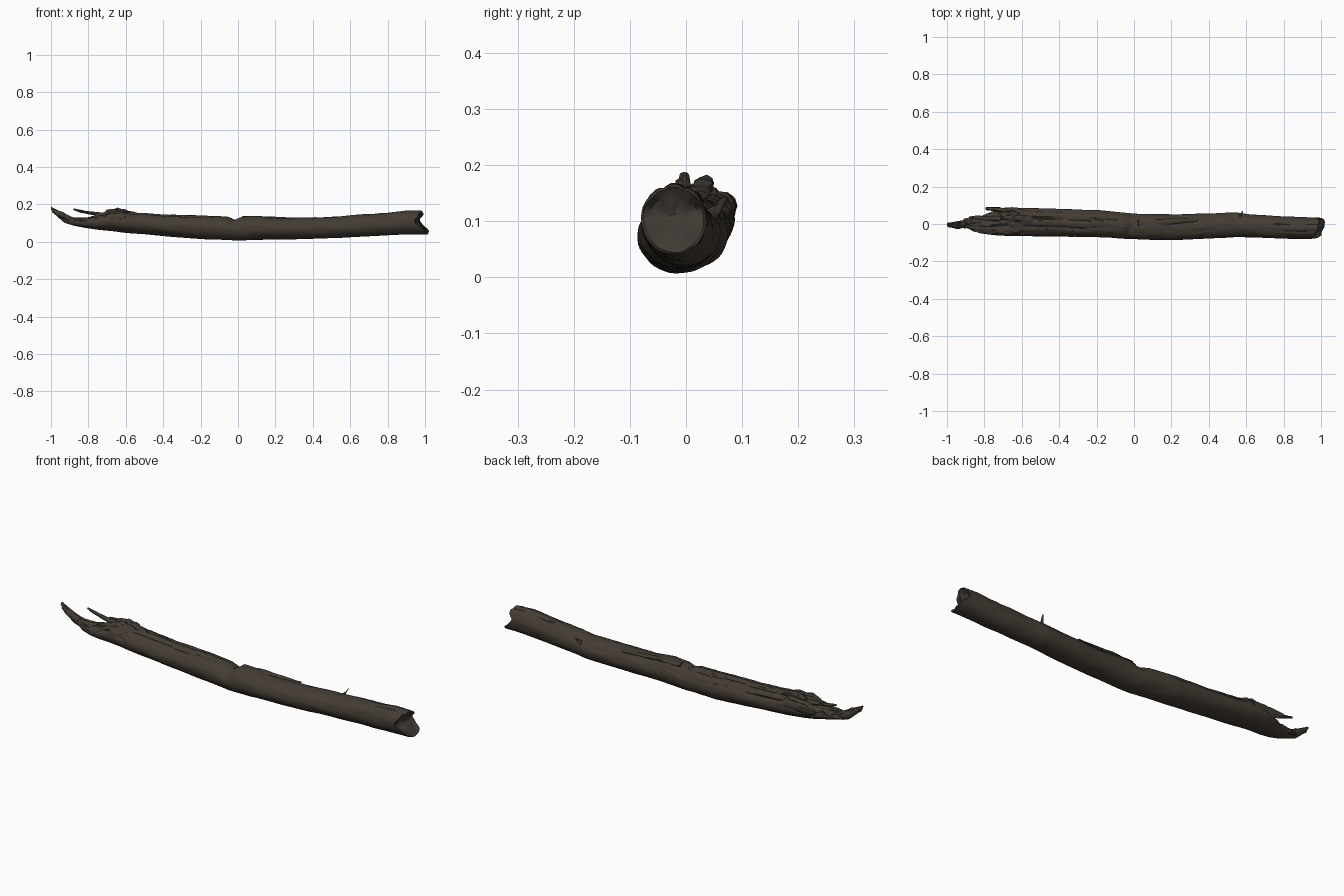
import bpy, bmesh, math
from mathutils import Vector, noise


def material(name, rgb):
    m = bpy.data.materials.new(name)
    m.diffuse_color = (*rgb, 1)
    return m


bark = material("dark brown bark", (0.058, 0.046, 0.034))
broken = material("weathered broken wood", (0.050, 0.042, 0.033))

# log stations: x, y front, y back, z bottom, z top
STATIONS = [
    (-1.00, -0.012, 0.006, 0.172, 0.188), (-0.97, -0.015, 0.010, 0.138, 0.172),
    (-0.93, -0.018, 0.018, 0.102, 0.150), (-0.89, -0.022, 0.024, 0.090, 0.133),
    (-0.86, -0.040, 0.030, 0.082, 0.128), (-0.81, -0.052, 0.045, 0.073, 0.128),
    (-0.76, -0.058, 0.066, 0.066, 0.140), (-0.71, -0.062, 0.084, 0.061, 0.160),
    (-0.65, -0.064, 0.087, 0.054, 0.166), (-0.60, -0.064, 0.087, 0.048, 0.158),
    (-0.40, -0.067, 0.080, 0.031, 0.146), (-0.20, -0.070, 0.075, 0.014, 0.140),
    (-0.06, -0.077, 0.061, 0.009, 0.134), (-0.015, -0.080, 0.057, 0.007, 0.121),
    (0.03, -0.083, 0.054, 0.007, 0.136), (0.10, -0.086, 0.052, 0.009, 0.139),
    (0.20, -0.086, 0.051, 0.013, 0.127), (0.40, -0.078, 0.056, 0.015, 0.130),
    (0.55, -0.070, 0.061, 0.021, 0.135), (0.62, -0.071, 0.052, 0.025, 0.143),
    (0.80, -0.078, 0.040, 0.034, 0.156), (0.90, -0.080, 0.037, 0.039, 0.167),
    (0.96, -0.080, 0.036, 0.040, 0.165)]


def station(x):
    for a, b in zip(STATIONS, STATIONS[1:]):
        if x <= b[0]:
            t = max(0, (x - a[0]) / (b[0] - a[0]))
            return [p + (q - p) * t for p, q in zip(a[1:], b[1:])]
    return STATIONS[-1][1:]


def ramp(a, b, v):
    t = min(1, max(0, (v - a) / (b - a)))
    return t * t * (3 - 2 * t)


def end_shape(y, z):
    """How far the right-hand broken face reaches: slanted, lip at the bottom."""
    return (0.022 * ramp(-0.08, 0.0, y) + 0.03 * ramp(0.10, 0.06, z)
            - 0.014 * math.exp(-((z - 0.115) / 0.02) ** 2)
            + 0.010 * noise.noise(Vector((y * 45, z * 45, 3))) - 0.012)


def log_point(x, a):
    y0, y1, z0, z1 = station(x)
    cy, cz, ry, rz = (y0 + y1) / 2, (z0 + z1) / 2, (y1 - y0) / 2, (z1 - z0) / 2
    c, s = math.cos(a), math.sin(a)
    up = ramp(0.1, 0.8, s)
    left = ramp(0.15, -0.5, x)
    # long-grain bark noise, stronger on the split upper side
    grain = noise.noise(Vector((x * 9, c * 2.2, s * 2.2)))
    fine = noise.noise(Vector((x * 28, c * 6, s * 6 + 9)))
    k = 1 + 0.035 * grain + 0.02 * fine * (0.4 + up)
    # wandering cracks along the top and the back
    w = 0.25 * noise.noise(Vector((x * 5, 2, 7)))
    for centre, depth in ((1.25, 0.16), (1.9, 0.12), (0.55, 0.09)):
        g = math.exp(-((a - centre - w) / 0.09) ** 2)
        k -= depth * g * max(0, left * 0.8 + 0.2 + 0.9 * noise.noise(Vector((x * 7, centre * 5, 0))))
    # ragged torn surface near the left end
    torn = ramp(-0.5, -0.68, x) * ramp(-1, -0.9, x) * ramp(-0.1, 0.5, s)
    k += torn * 0.20 * noise.noise(Vector((x * 30, c * 4, s * 4)))
    # notch across the top middle
    k -= 0.10 * up * math.exp(-((x + 0.015 - 0.03 * c) / 0.014) ** 2)
    return Vector((x, cy + ry * c * k, cz + rz * s * k))


def finish(bm, name, angle=40):
    bmesh.ops.recalc_face_normals(bm, faces=bm.faces)
    me = bpy.data.meshes.new(name)
    bm.to_mesh(me)
    bm.free()
    me.materials.append(bark)
    me.materials.append(broken)
    ob = bpy.data.objects.new(name, me)
    bpy.context.collection.objects.link(ob)
    bpy.ops.object.select_all(action='DESELECT')
    ob.select_set(True)
    bpy.context.view_layer.objects.active = ob
    bpy.ops.object.shade_smooth_by_angle(angle=math.radians(angle))
    return ob


def bridge(bm, r0, r1, mat=0):
    n = len(r0)
    for i in range(n):
        f = bm.faces.new((r0[i], r0[(i + 1) % n], r1[(i + 1) % n], r1[i]))
        f.material_index = mat


# main log, with a rough broken face closing the right end
N, M = 56, 190
bm = bmesh.new()
rings = []
for j in range(M + 1):
    x = -1 + 1.975 * j / M
    ring = []
    for i in range(N):
        p = log_point(x, -math.pi / 2 + 2 * math.pi * i / N)
        p.x += end_shape(p.y, p.z) * ramp(0.85, 0.975, x)
        ring.append(bm.verts.new(p))
    rings.append(ring)
for r0, r1 in zip(rings, rings[1:]):
    bridge(bm, r0, r1)
mid = sum((v.co for v in rings[-1]), Vector()) / N
last = rings[-1]
for s in (0.93, 0.75, 0.55, 0.35, 0.15):
    ring = []
    for v in rings[-1]:
        y, z = mid.y + (v.co.y - mid.y) * s, mid.z + (v.co.z - mid.z) * s
        lip = 0.004 if s > 0.9 else -0.004
        ring.append(bm.verts.new((0.975 + end_shape(y, z) + lip, y, z)))
    bridge(bm, last, ring, 1)
    last = ring
bm.faces.new(last).material_index = 1
bm.faces.new(rings[0]).material_index = 1
finish(bm, "log")


# splinters and twig stub: tapered, irregular tubes along a short path
def splinter(name, path, mat=1, sides=9, steps=6):
    bm = bmesh.new()
    rings = []
    for (p, q) in zip(path, path[1:]):
        for k in range(steps + (q is path[-1])):
            t = k / steps
            x, y, z, ry, rz = [a + (b - a) * t for a, b in zip(p, q)]
            ring = []
            for i in range(sides):
                a = 2 * math.pi * i / sides
                n = 1 + 0.35 * noise.noise(Vector((x * 40, math.cos(a) + y * 20, math.sin(a) + z * 20)))
                ring.append(bm.verts.new((x + 0.4 * rz * math.sin(a), y + ry * n * math.cos(a), z + rz * n * math.sin(a))))
            rings.append(ring)
    for r0, r1 in zip(rings, rings[1:]):
        bridge(bm, r0, r1, mat)
    bm.faces.new(rings[0])
    bm.faces.new(rings[-1])
    finish(bm, name)


splinter("upper_splinter", [(-0.68, 0.030, 0.140, 0.016, 0.014), (-0.78, 0.030, 0.152, 0.012, 0.009),
                            (-0.84, 0.034, 0.163, 0.010, 0.007), (-0.88, 0.036, 0.174, 0.004, 0.004)])
splinter("back_splinter", [(-0.62, 0.066, 0.125, 0.020, 0.030), (-0.72, 0.076, 0.125, 0.014, 0.024),
                           (-0.79, 0.082, 0.128, 0.009, 0.010)])
splinter("low_splinter", [(-0.72, 0.020, 0.105, 0.030, 0.026), (-0.83, 0.022, 0.105, 0.018, 0.018),
                          (-0.91, 0.022, 0.108, 0.006, 0.006)])
splinter("torn_ridge", [(-0.54, 0.020, 0.146, 0.018, 0.010), (-0.61, 0.030, 0.160, 0.020, 0.012),
                        (-0.65, 0.034, 0.168, 0.016, 0.013), (-0.71, 0.036, 0.158, 0.012, 0.012)])
splinter("tip_splinter", [(-0.90, -0.006, 0.118, 0.018, 0.016), (-0.95, -0.010, 0.146, 0.014, 0.016),
                          (-0.99, -0.006, 0.168, 0.012, 0.010)])
splinter("twig_stub", [(0.56, 0.035, 0.105, 0.012, 0.014), (0.575, 0.055, 0.122, 0.008, 0.008),
                       (0.58, 0.066, 0.138, 0.005, 0.005)], mat=0)
# raised bark flake beside the middle crack
splinter("bark_flake", [(0.02, 0.002, 0.128, 0.020, 0.010), (0.14, 0.010, 0.129, 0.018, 0.008),
                        (0.34, 0.022, 0.121, 0.010, 0.005)], mat=0)
